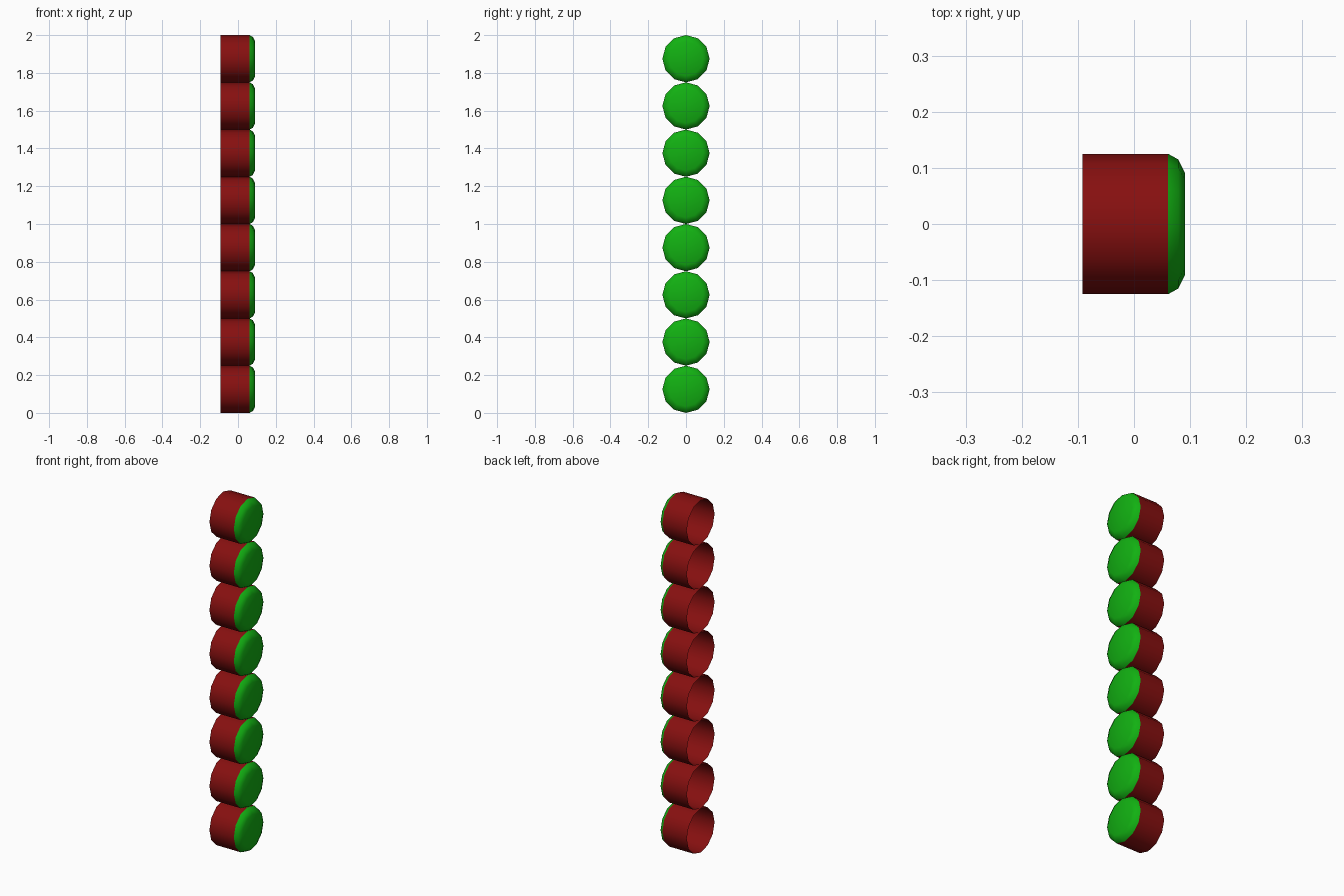
import bpy, bmesh, math

if "Cube" in bpy.data.objects:
    bpy.data.objects.remove(bpy.data.objects["Cube"])

COUNT, SIDES, R = 8, 12, 0.125


def material(name, rgb):
    m = bpy.data.materials.new(name)
    m.diffuse_color = (*rgb, 1)
    m.use_nodes = True
    m.node_tree.nodes["Principled BSDF"].inputs["Base Color"].default_value = m.diffuse_color
    return m


red = material("dark red", (0.24, 0.005, 0.005))
green = material("green", (0.44, 0.006, 0.006)[1:2] + (0.44, 0.006))


def lathe_x(name, profile, z, mat, close_end):
    """Revolve (x, radius) points around a horizontal x axis at height z."""
    bm = bmesh.new()
    rings = []
    for x, r in profile:
        rings.append([bm.verts.new((x, r * math.sin(2 * math.pi * i / SIDES),
                                    r * math.cos(2 * math.pi * i / SIDES)))
                      for i in range(SIDES)])
    for a, b in zip(rings, rings[1:]):
        for i in range(SIDES):
            j = (i + 1) % SIDES
            bm.faces.new((a[i], a[j], b[j], b[i]))
    if close_end:
        bm.faces.new(rings[-1])
    bmesh.ops.recalc_face_normals(bm, faces=bm.faces)
    # make sure normals point away from the axis
    side = bm.faces[:][0]
    c = side.calc_center_median()
    if side.normal.y * c.y + side.normal.z * c.z < 0:
        bmesh.ops.reverse_faces(bm, faces=bm.faces)
    mesh = bpy.data.meshes.new(name)
    bm.to_mesh(mesh)
    bm.free()
    mesh.materials.append(mat)
    ob = bpy.data.objects.new(name, mesh)
    ob.location.z = z
    bpy.context.collection.objects.link(ob)
    bpy.context.view_layer.objects.active = ob
    ob.select_set(True)
    bpy.ops.object.shade_smooth_by_angle(angle=math.radians(40))
    ob.select_set(False)


for k in range(COUNT):
    z = R + 2 * R * k
    # open-backed tube housing
    lathe_x(f"lamp_housing_{k + 1}", [(-0.092, R), (0.061, R)], z, red, False)
    # rounded lens closing the front
    lathe_x(f"lamp_lens_{k + 1}",
            [(0.061, R), (0.079, 0.115), (0.091, 0.091)], z, green, True)
